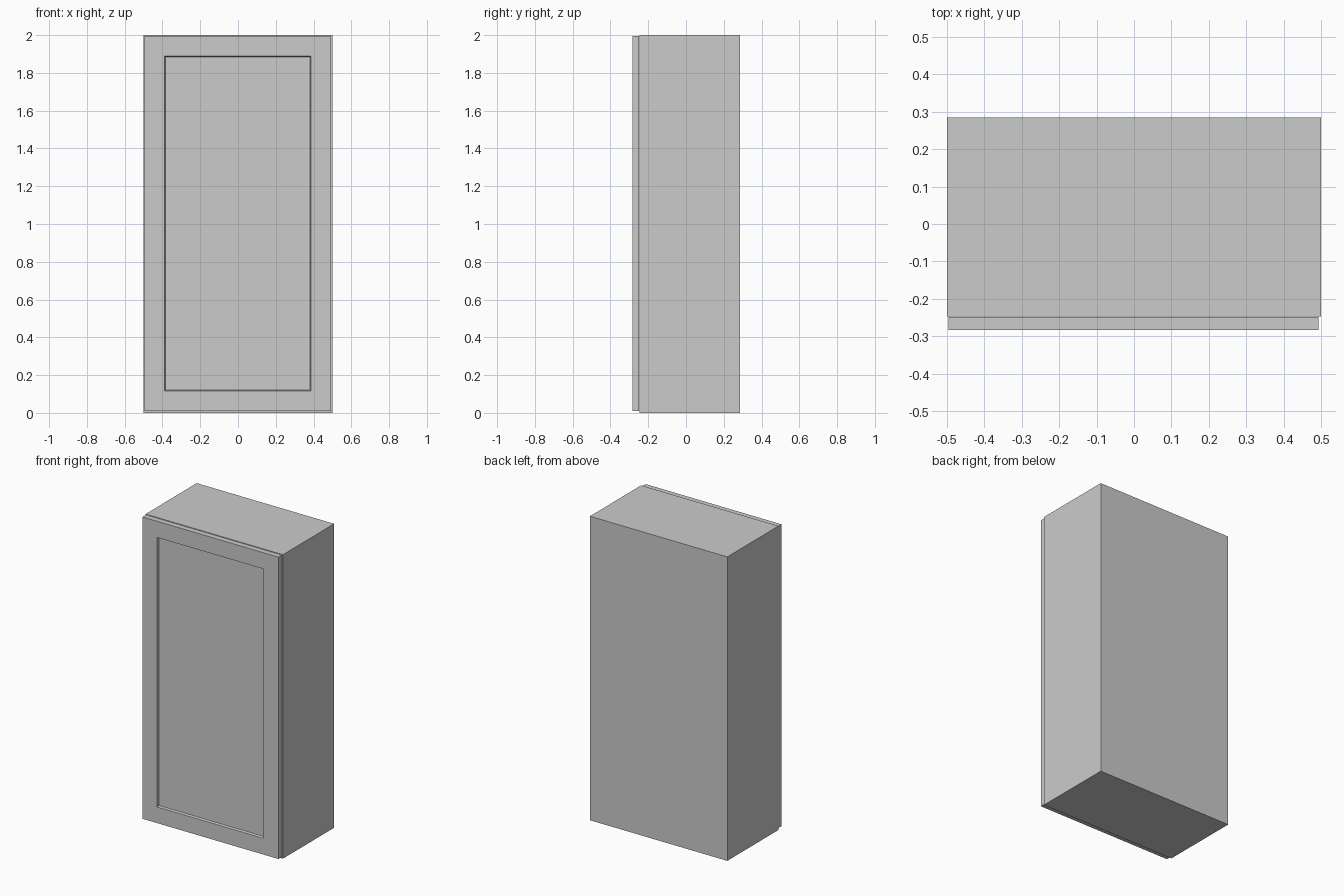
import bpy, bmesh

if "Cube" in bpy.data.objects:
    bpy.data.objects.remove(bpy.data.objects["Cube"])

# Overall carcass limits and board thickness
W, H = 0.5, 2.0
FRONT, BACK = -0.247, 0.285
T = 0.035


def box(name, lo, hi):
    """Axis-aligned board between two corners."""
    bm = bmesh.new()
    bmesh.ops.create_cube(bm, size=1)
    for v in bm.verts:
        v.co = [lo[i] + (v.co[i] + 0.5) * (hi[i] - lo[i]) for i in range(3)]
    mesh = bpy.data.meshes.new(name)
    bm.to_mesh(mesh)
    bm.free()
    obj = bpy.data.objects.new(name, mesh)
    bpy.context.collection.objects.link(obj)
    return obj


# Side panels
box("left_side", (-W, FRONT, 0), (-W + T, BACK, H))
box("right_side", (W - T, FRONT, 0), (W, BACK, H))

# Top and bottom boards between the sides
inner = W - T
box("bottom_board", (-inner, FRONT, 0), (inner, BACK, T))
box("top_board", (-inner, FRONT, H - T), (inner, BACK, H))

# Back panel, flush with the rear edges
box("back_panel", (-inner, BACK - T, T), (inner, BACK, H - T))

# Door with a recessed centre panel and a thin sloped inner edge
door = box("door", (-0.496, -0.284, 0.01), (0.493, -0.248, 1.996))
bm = bmesh.new()
bm.from_mesh(door.data)
bm.normal_update()
face = min(bm.faces, key=lambda f: f.calc_center_median().y)
bmesh.ops.inset_region(bm, faces=[face], thickness=0.107, use_even_offset=True)
bmesh.ops.inset_region(bm, faces=[face], thickness=0.004, depth=-0.015,
                       use_even_offset=True)
bm.to_mesh(door.data)
bm.free()
